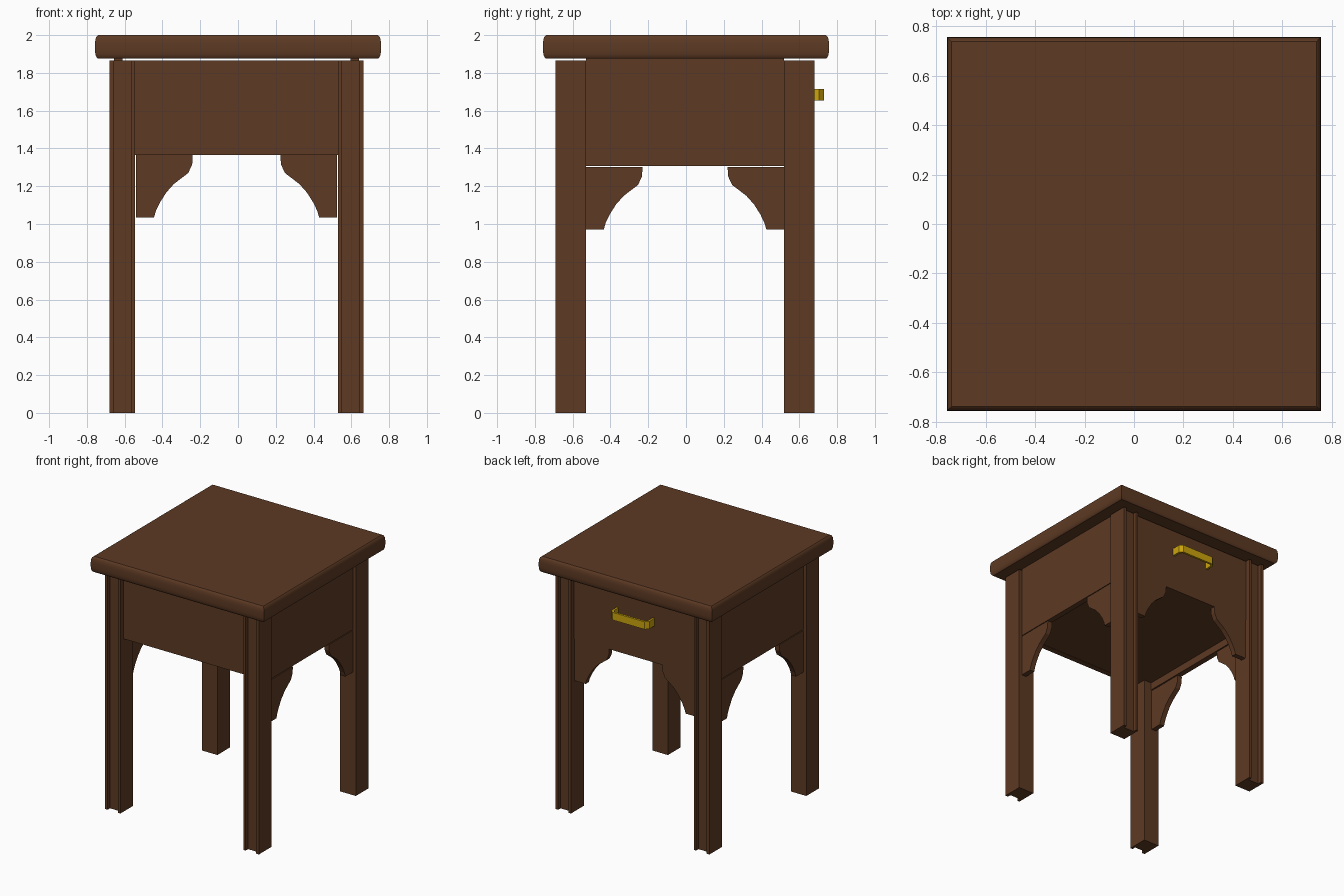
import bpy, bmesh, math
from mathutils import Vector

cube = bpy.data.objects.get("Cube")
if cube:
    bpy.data.objects.remove(cube, do_unlink=True)


def material(name, colour):
    m = bpy.data.materials.new(name)
    m.use_nodes = True
    m.diffuse_color = (*colour, 1)
    m.node_tree.nodes["Principled BSDF"].inputs["Base Color"].default_value = (*colour, 1)
    return m


WOOD = material("dark brown wood", (0.11, 0.042, 0.017))
GOLD = material("gold metal", (0.6, 0.37, 0.004))
SHIFT = Vector((-0.0075, -0.005, 0))  # the frame sits slightly off the top's centre


def finish(name, bm, mat):
    bmesh.ops.recalc_face_normals(bm, faces=bm.faces)
    mesh = bpy.data.meshes.new(name)
    bm.to_mesh(mesh)
    bm.free()
    mesh.materials.append(mat)
    ob = bpy.data.objects.new(name, mesh)
    bpy.context.collection.objects.link(ob)
    return ob


def prism(name, outline, extrude, mat=WOOD):
    """Extrude a closed outline of 3D points along a vector."""
    bm = bmesh.new()
    face = bm.faces.new([bm.verts.new(Vector(p) + SHIFT) for p in outline])
    grown = bmesh.ops.extrude_face_region(bm, geom=[face], use_keep_orig=True)["geom"]
    verts = [g for g in grown if isinstance(g, bmesh.types.BMVert)]
    bmesh.ops.translate(bm, verts=verts, vec=extrude)
    return finish(name, bm, mat)


def board(name, x0, x1, y0, y1, z0, z1):
    return prism(name, [(x0, y0, z0), (x1, y0, z0), (x1, y1, z0), (x0, y1, z0)], (0, 0, z1 - z0))


# Table top: square rings stacked into a softly rounded rim
rim = [(0.740, 1.875), (0.749, 1.882), (0.755, 1.898), (0.757, 1.92),
       (0.757, 1.955), (0.755, 1.977), (0.749, 1.993), (0.740, 2.0)]
bm = bmesh.new()
rings = [[bm.verts.new((sx * h, sy * h, z)) for sx, sy in ((-1, -1), (1, -1), (1, 1), (-1, 1))]
         for h, z in rim]
for low, high in zip(rings, rings[1:]):
    for i in range(4):
        j = (i + 1) % 4
        bm.faces.new((low[i], low[j], high[j], high[i]))
bm.faces.new(rings[0])
bm.faces.new(rings[-1])
top = finish("table_top", bm, WOOD)
bpy.ops.object.select_all(action="DESELECT")
top.select_set(True)
bpy.context.view_layer.objects.active = top
bpy.ops.object.shade_smooth_by_angle(angle=math.radians(35))

# Legs: square posts with a groove down the outward front or back face
leg = [(0.537, 0.525), (0.673, 0.525), (0.673, 0.685), (0.649, 0.685),
       (0.649, 0.655), (0.557, 0.655), (0.557, 0.685), (0.537, 0.685)]
sides = (("left", 1), ("right", -1))
ends = (("front", -1), ("back", 1))
for side, sx in sides:
    for end, sy in ends:
        prism(f"{end}_{side}_leg", [(sx * x, sy * y, 0) for x, y in leg], (0, 0, 1.866))

# Apron: side panels, front panel, drawer front and drawer bottom
for side, sx in sides:
    a, b = sorted((sx * 0.603, sx * 0.648))
    board(f"{side}_panel", a, b, -0.525, 0.525, 1.308, 1.875)
board("front_panel", -0.537, 0.537, -0.645, -0.60, 1.365, 1.866)
board("drawer_front", -0.537, 0.537, 0.60, 0.645, 1.365, 1.866)
board("drawer_bottom", -0.603, 0.603, -0.60, 0.60, 1.367, 1.387)

# Scrolled corner brackets under the side panels and the drawer
scroll = [(0, 0), (0.3, 0), (0.297, 0.05), (0.276, 0.095), (0.2, 0.153),
          (0.16, 0.198), (0.127, 0.25), (0.105, 0.295), (0.095, 0.33), (0, 0.33)]
for side, sx in sides:
    for end, sy in ends:
        prism(f"{end}_{side}_side_bracket",
              [(sx * 0.648, sy * (0.525 - u), 1.302 - d) for u, d in scroll], (-sx * 0.04, 0, 0))
    prism(f"back_{side}_bracket",
          [(sx * (0.532 - u), 0.645, 1.365 - d) for u, d in scroll], (0, -0.04, 0))

# Drawer handle: flat bar bent into a U with clipped corners
outer = [(0.165, 0.645), (0.165, 0.71), (0.14, 0.735)]
inner = [(0.132, 0.718), (0.148, 0.703), (0.148, 0.645)]
half = outer + [(-x, y) for x, y in reversed(outer)]
back = [(-x, y) for x, y in reversed(inner)] + inner
prism("drawer_handle", [(x, y, 1.655) for x, y in half + back], (0, 0, 0.06), GOLD)
